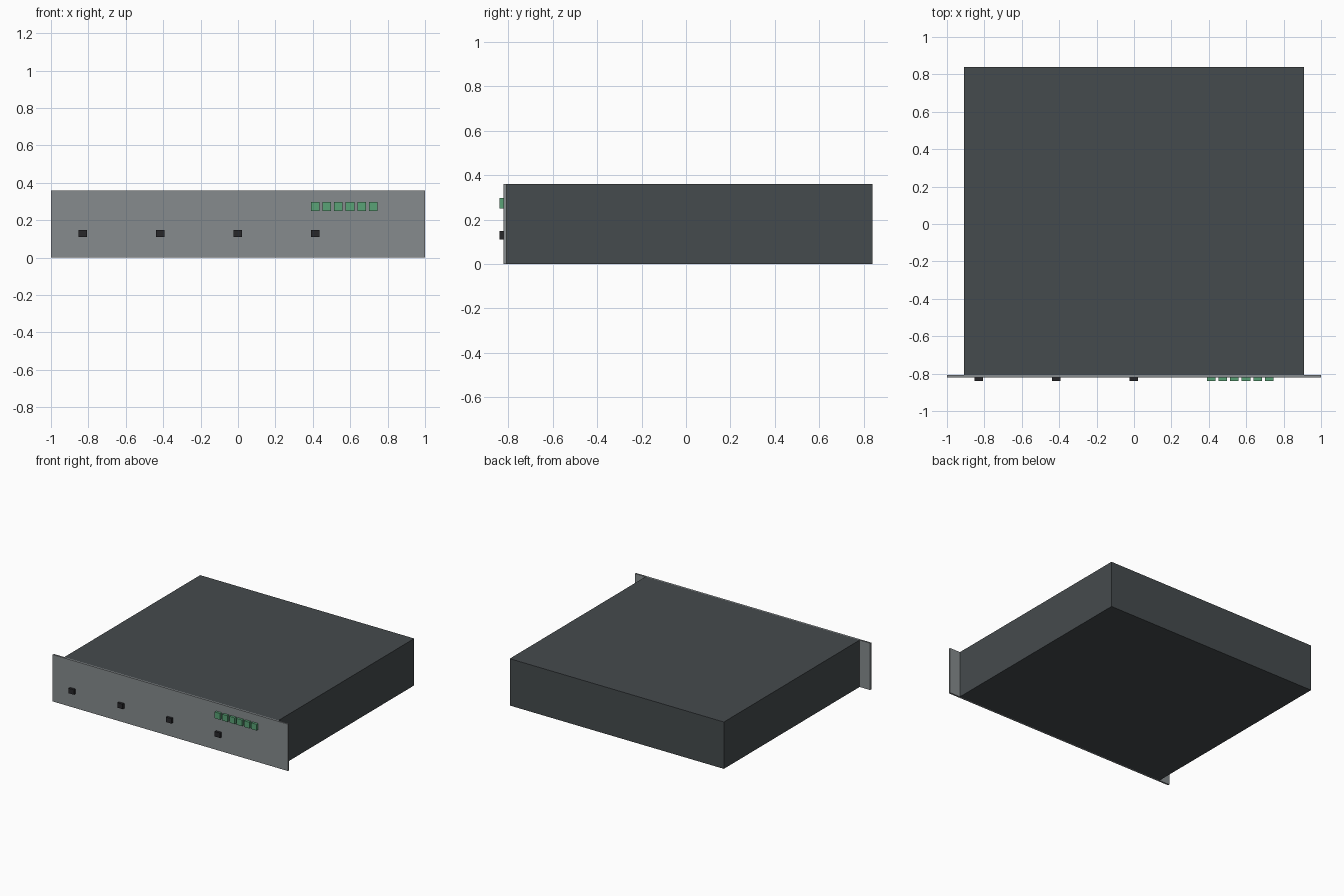
import bpy

if "Cube" in bpy.data.objects:
    bpy.data.objects.remove(bpy.data.objects["Cube"])


def material(name, rgb):
    m = bpy.data.materials.new(name)
    m.diffuse_color = (*rgb, 1)
    m.use_nodes = True
    m.node_tree.nodes["Principled BSDF"].inputs["Base Color"].default_value = m.diffuse_color
    return m


def box(name, x, y, z, mat):
    """Box from (min, max) ranges on each axis."""
    bpy.ops.mesh.primitive_cube_add(size=1, location=[sum(r) / 2 for r in (x, y, z)])
    ob = bpy.context.object
    ob.name = name
    ob.scale = [r[1] - r[0] for r in (x, y, z)]
    bpy.ops.object.transform_apply(location=False, rotation=False, scale=True)
    ob.data.materials.append(mat)
    return ob


dark = material("dark_casing", (0.06, 0.07, 0.075))
grey = material("panel_grey", (0.24, 0.26, 0.27))
black = material("socket_black", (0.02, 0.02, 0.023))
green = material("lamp_green", (0.10, 0.36, 0.18))

FRONT = -0.84      # foremost plane
PANEL = -0.821     # front of the panel

# Chassis and wide rack panel with ears
box("chassis", (-0.91, 0.91), (-0.808, 0.84), (0, 0.36), dark)
box("front_panel", (-1, 1), (PANEL, -0.808), (0, 0.36), grey)

# Row of four small buttons
for i in range(4):
    x = -0.829 + i * 0.414
    box(f"button_{i + 1}", (x - 0.023, x + 0.023), (FRONT, PANEL), (0.11, 0.148), black)

# Strip of six indicator lamps
for i in range(6):
    x = 0.413 + i * 0.062
    box(f"indicator_lamp_{i + 1}", (x - 0.023, x + 0.023), (FRONT, PANEL), (0.25, 0.298), green)
